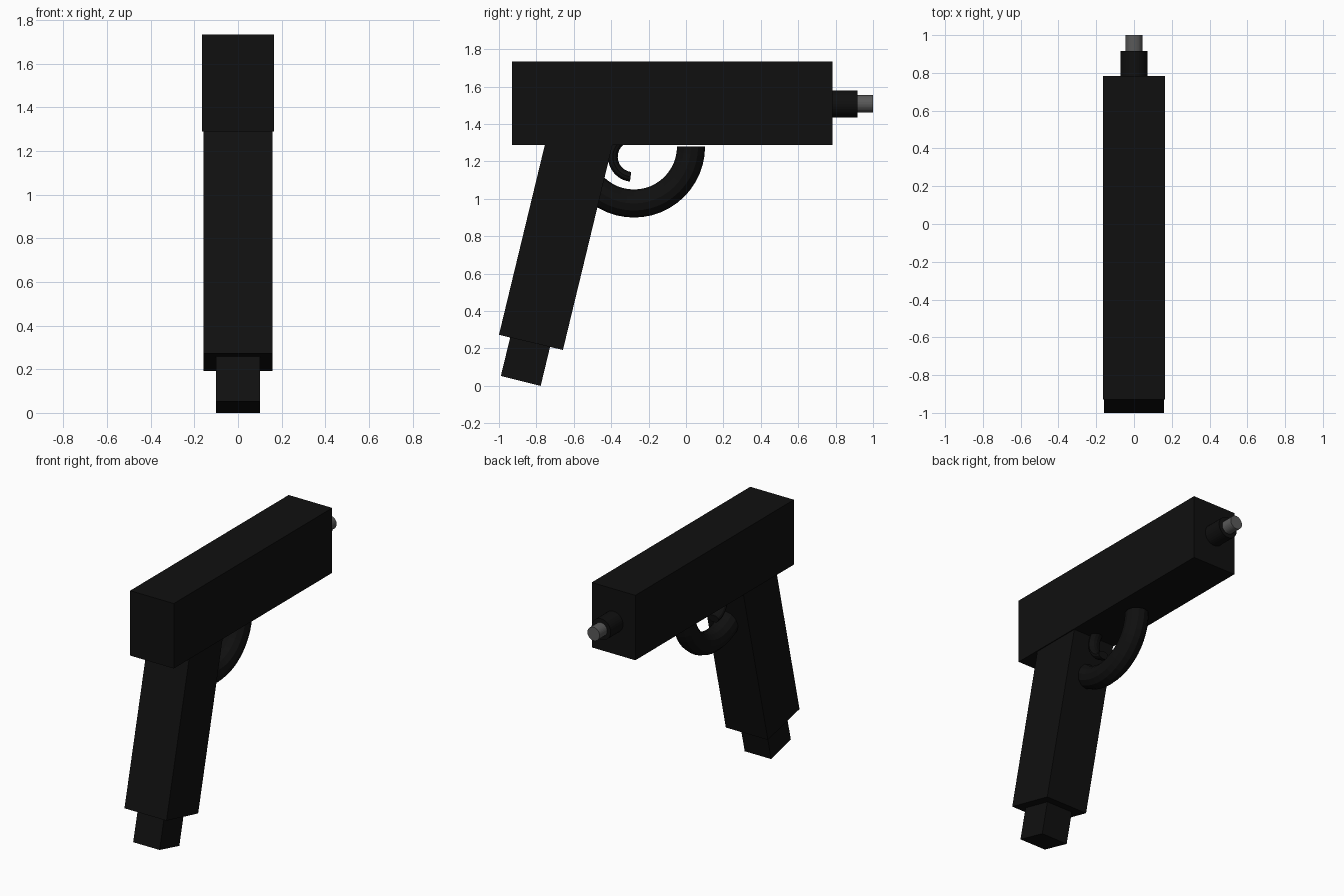
import bpy, bmesh, math
from mathutils import Matrix, Vector

if "Cube" in bpy.data.objects:
    bpy.data.objects.remove(bpy.data.objects["Cube"])


def material(name, value):
    m = bpy.data.materials.new(name)
    m.diffuse_color = (value, value, value, 1)
    m.use_nodes = True
    m.node_tree.nodes["Principled BSDF"].inputs["Base Color"].default_value = m.diffuse_color
    return m


black = material("matte black", 0.005)
grey = material("steel grey", 0.1)


def finish(name, bm, mat, smooth=False):
    bmesh.ops.recalc_face_normals(bm, faces=bm.faces)
    me = bpy.data.meshes.new(name)
    bm.to_mesh(me)
    bm.free()
    ob = bpy.data.objects.new(name, me)
    bpy.context.collection.objects.link(ob)
    me.materials.append(mat)
    for p in me.polygons:
        p.use_smooth = smooth
    return ob


def side_prism(name, profile, half):
    """Extrude a (y, z) outline across x."""
    bm = bmesh.new()
    face = bm.faces.new([bm.verts.new((-half, y, z)) for y, z in profile])
    ext = bmesh.ops.extrude_face_region(bm, geom=[face])
    verts = [v for v in ext["geom"] if isinstance(v, bmesh.types.BMVert)]
    bmesh.ops.translate(bm, verts=verts, vec=(2 * half, 0, 0))
    finish(name, bm, black)


def rod(name, radius, y0, y1, mat):
    bm = bmesh.new()
    bmesh.ops.create_cone(bm, cap_ends=True, segments=32, radius1=radius,
                          radius2=radius, depth=y1 - y0,
                          matrix=Matrix.Translation((0, (y0 + y1) / 2, 1.508))
                          @ Matrix.Rotation(math.pi / 2, 4, 'X'))
    finish(name, bm, mat)


def ring_arc(name, cy, cz, major, rx, r, a0, a1, steps, sides=12):
    """Bent tube in the y-z plane, capped at both ends."""
    bm = bmesh.new()
    rings = []
    for i in range(steps + 1):
        a = math.radians(a0 + (a1 - a0) * i / steps)
        ring = []
        for j in range(sides):
            t = 2 * math.pi * j / sides
            d = major + r * math.cos(t)
            ring.append(bm.verts.new((rx * math.sin(t), cy + d * math.cos(a),
                                      cz + d * math.sin(a))))
        rings.append(ring)
    for p, q in zip(rings, rings[1:]):
        for j in range(sides):
            k = (j + 1) % sides
            bm.faces.new((p[j], p[k], q[k], q[j]))
    bm.faces.new(rings[0])
    bm.faces.new(rings[-1])
    finish(name, bm, black)


# Upper body
side_prism("upper_body", [(-0.93, 1.289), (0.783, 1.289),
                          (0.783, 1.733), (-0.93, 1.733)], 0.165)

# Slanted grip, its top buried in the body
side_prism("grip", [(-1.0, 0.273), (-0.658, 0.192),
                    (-0.388, 1.31), (-0.735, 1.37)], 0.159)

# Block below the grip
side_prism("grip_base", [(-0.99, 0.053), (-0.777, 0.0),
                         (-0.712, 0.27), (-0.925, 0.32)], 0.10)

# Barrel and tip
rod("barrel", 0.072, 0.75, 0.917, black)
rod("barrel_tip", 0.046, 0.90, 1.0, grey)

# Round loop guard and curved trigger
ring_arc("trigger_guard", -0.278, 1.28, 0.305, 0.075, 0.075, 180, 360, 24)
ring_arc("trigger", -0.283, 1.225, 0.108, 0.04, 0.026, 100, 263, 20)
